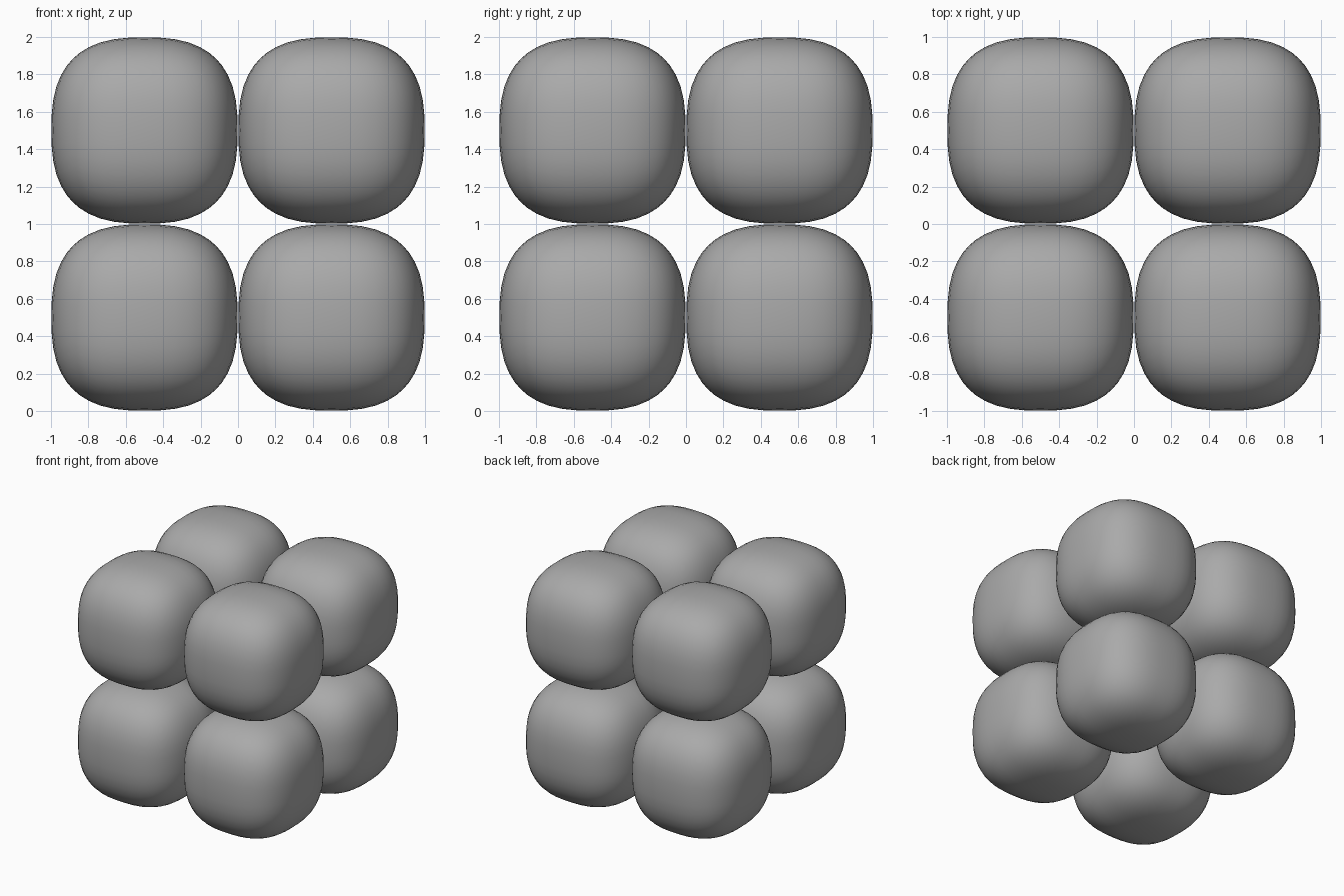
import bpy
import bmesh
from mathutils import Vector

default = bpy.data.objects.get("Cube")
if default:
    bpy.data.objects.remove(default, do_unlink=True)

HALF = 0.498      # half width of one block
ROUNDNESS = 2.65  # 2 is a ball, larger is squarer
CUTS = 11         # cuts along every block edge


def make_material(name, colour):
    mat = bpy.data.materials.new(name)
    mat.use_nodes = True
    mat.diffuse_color = colour
    mat.node_tree.nodes["Principled BSDF"].inputs["Base Color"].default_value = colour
    return mat


def soft_block_mesh():
    """Gridded cube pushed onto a pillow-like rounded cube."""
    bm = bmesh.new()
    bmesh.ops.create_cube(bm, size=2)
    bmesh.ops.subdivide_edges(bm, edges=bm.edges[:], cuts=CUTS, use_grid_fill=True)
    for v in bm.verts:
        length = sum(abs(c) ** ROUNDNESS for c in v.co) ** (1 / ROUNDNESS)
        v.co *= HALF / length
    for f in bm.faces:
        f.smooth = True
    mesh = bpy.data.meshes.new("soft_block")
    bm.to_mesh(mesh)
    bm.free()
    return mesh


mesh = soft_block_mesh()
mesh.materials.append(make_material("mid grey", (0.4, 0.4, 0.4, 1)))

# Eight blocks stacked two by two by two
for x, side in ((-0.5, "right"), (0.5, "left")):
    for y, depth in ((-0.5, "front"), (0.5, "back")):
        for z, level in ((0.5, "lower"), (1.5, "upper")):
            block = bpy.data.objects.new(f"{level}_{depth}_{side}_block", mesh)
            block.location = Vector((x, y, z))
            bpy.context.collection.objects.link(block)
